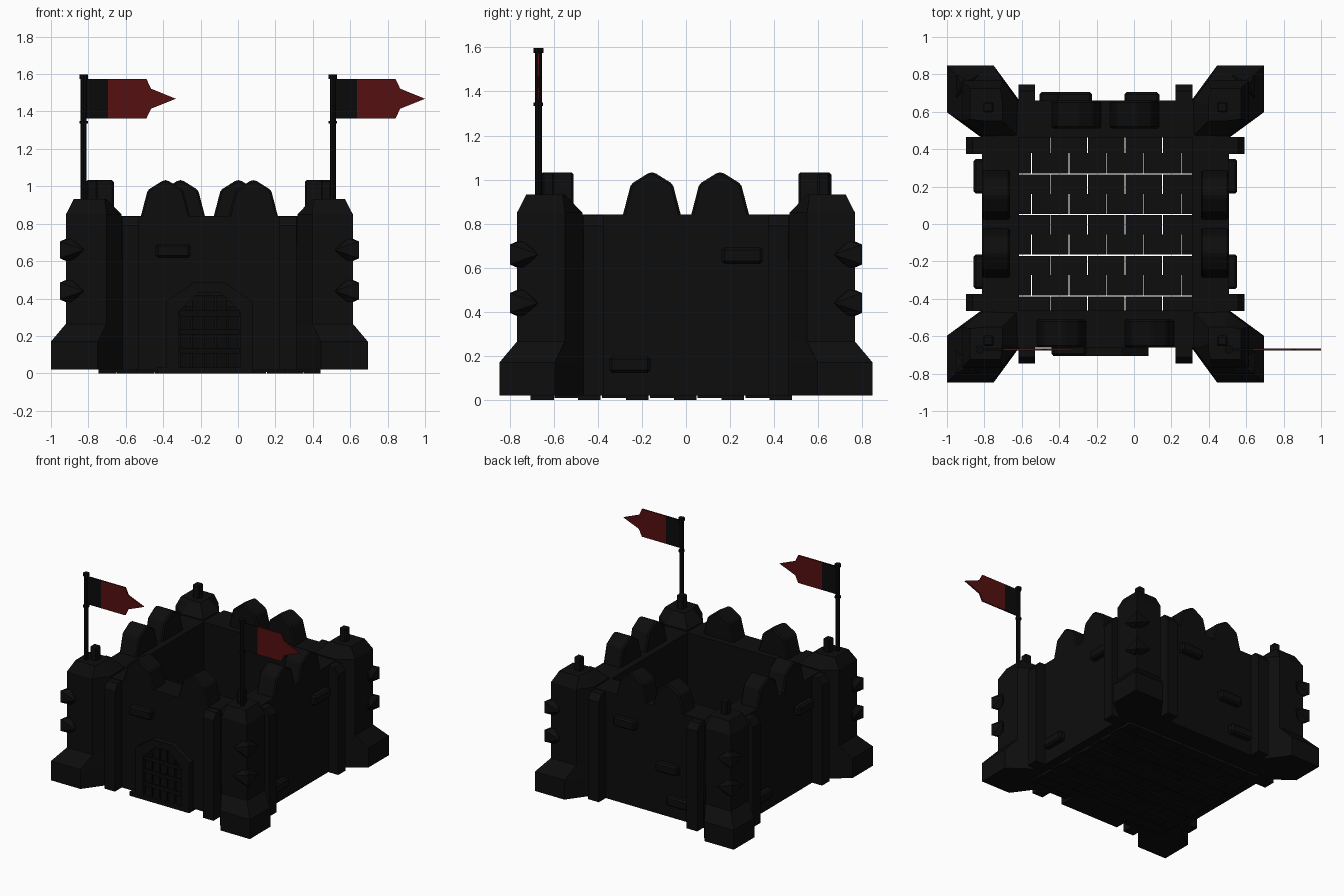
import bpy, bmesh, math
from mathutils import Matrix, Vector

if "Cube" in bpy.data.objects:
    bpy.data.objects.remove(bpy.data.objects["Cube"])

CX = -0.153  # castle centre in x (banners overhang to the right)


def material(name, rgb):
    m = bpy.data.materials.new(name)
    m.diffuse_color = (*rgb, 1)
    m.use_nodes = True
    m.node_tree.nodes["Principled BSDF"].inputs["Base Color"].default_value = m.diffuse_color
    return m


STONE = material("dark stone", (0.004, 0.004, 0.004))
IRON = material("black iron", (0.003, 0.003, 0.003))
RED = material("banner red", (0.09, 0.005, 0.005))


def finish(name, bm, mat, bevel=0.0):
    bmesh.ops.recalc_face_normals(bm, faces=bm.faces)
    me = bpy.data.meshes.new(name)
    bm.to_mesh(me)
    bm.free()
    ob = bpy.data.objects.new(name, me)
    bpy.context.collection.objects.link(ob)
    me.materials.append(mat)
    ob.location.x = CX
    if bevel:
        b = ob.modifiers.new("bevel", 'BEVEL')
        b.width, b.segments = bevel, 1
    return ob


def box(bm, x0, x1, y0, y1, z0, z1, m=Matrix()):
    s = Matrix.Diagonal((x1 - x0, y1 - y0, z1 - z0, 1))
    t = Matrix.Translation(((x0 + x1) / 2, (y0 + y1) / 2, (z0 + z1) / 2))
    bmesh.ops.create_cube(bm, size=1, matrix=m @ t @ s)


def loft(bm, rings, m=Matrix()):
    """Stack equal-length rings of points into a closed solid."""
    vs = [[bm.verts.new(m @ Vector(p)) for p in r] for r in rings]
    n = len(vs[0])
    for a, b in zip(vs, vs[1:]):
        for i in range(n):
            bm.faces.new((a[i], a[(i + 1) % n], b[(i + 1) % n], b[i]))
    bm.faces.new(vs[0][::-1])
    bm.faces.new(vs[-1])


def prism(bm, pts, y0, y1, m=Matrix()):
    """Extrude an (x, z) outline along y."""
    loft(bm, [[(x, y, z) for x, z in pts] for y in (y0, y1)], m)


def turn(k):
    return Matrix.Rotation(k * math.pi / 2, 4, 'Z')


# Curtain walls: side 0 faces front, then right, back, left
bm = bmesh.new()
for k in range(4):
    box(bm, -0.56, 0.56, -0.66, -0.462, 0.02, 0.842, turn(k))
finish("curtain_walls", bm, STONE)

# Pointed merlons on the wall tops
bm = bmesh.new()
shape = [(-0.134, 0.83), (-0.095, 0.98), (-0.01, 1.033), (0.01, 1.033),
         (0.095, 0.98), (0.134, 0.83)]
for k, off in enumerate((0.235, 0.155, 0.155, 0.155)):
    for s in (-1, 1):
        prism(bm, [(x + s * off, z) for x, z in shape], -0.66, -0.51, turn(k))
finish("merlons", bm, STONE, 0.012)

# Pilasters flanking the corners, with sloped caps
bm = bmesh.new()
for k in range(4):
    for x0 in (-0.465, 0.375):
        loft(bm, [[(x0, y, z), (x0 + 0.09, y, z), (x0 + 0.09, -0.64, z),
                   (x0, -0.64, z)]
                  for y, z in ((-0.745, 0.02), (-0.745, 0.79), (-0.71, 0.838))], turn(k))
finish("pilasters", bm, STONE)

# Corner towers with flared feet and chamfered tops
def plan(o, e, a, b, c, z):
    return [(o, o, z), (o, e, z), (a, b, z), (c, c, z), (b, a, z), (e, o, z)]


bm = bmesh.new()
for k in range(4):
    loft(bm, [plan(0.847, 0.597, 0.66, 0.46, 0.465, 0.02),
              plan(0.847, 0.597, 0.66, 0.46, 0.465, 0.17),
              plan(0.767, 0.55, 0.66, 0.46, 0.465, 0.265),
              plan(0.767, 0.55, 0.66, 0.47, 0.475, 0.85),
              plan(0.725, 0.56, 0.64, 0.55, 0.55, 0.932)], turn(k))
finish("corner_towers", bm, STONE)

# Small blocks on the tower tops
bm = bmesh.new()
for k in range(4):
    box(bm, 0.597, 0.653, 0.597, 0.653, 0.91, 1.033, turn(k))
finish("tower_blocks", bm, STONE, 0.008)

# Faceted quoin stones on the tower corners
bm = bmesh.new()
for k in range(4):
    for z in (0.44, 0.66):
        pts = [(0.8, 0.8, -0.045), (0.8, 0.8, 0.045), (0.8, 0.67, 0), (0.67, 0.8, 0),
               (0.74, 0.74, -0.065), (0.74, 0.74, 0.065),
               (0.765, 0.74, -0.06), (0.765, 0.74, 0.06),
               (0.74, 0.765, -0.06), (0.74, 0.765, 0.06)]
        vs = [bm.verts.new(turn(k) @ Vector((x, y, z + h))) for x, y, h in pts]
        bmesh.ops.convex_hull(bm, input=vs)
bmesh.ops.delete(bm, geom=[v for v in bm.verts if not v.link_faces], context='VERTS')
finish("quoin_stones", bm, STONE)

# Raised bricks: (side, position along wall, height)
bm = bmesh.new()
for k, u, z in ((0, -0.195, 0.655), (1, 0.255, 0.655), (1, -0.255, 0.16),
                (2, -0.195, 0.655), (2, 0.165, 0.4), (2, 0.26, 0.16),
                (3, 0.255, 0.655), (3, -0.255, 0.16)):
    box(bm, u - 0.093, u + 0.093, -0.705, -0.64, z - 0.037, z + 0.037, turn(k))
finish("raised_bricks", bm, STONE, 0.012)

# Gate: arched frame around a planked door
def arch(w, top):
    return [(-w, 0.005), (-w, top - 0.1), (-w * 0.36, top), (w * 0.36, top),
            (w, top - 0.1), (w, 0.005)]


bm = bmesh.new()
outer, inner = arch(0.23, 0.485), arch(0.165, 0.43)
for i in range(5):
    prism(bm, [outer[i], outer[i + 1], inner[i + 1], inner[i]], -0.705, -0.64)
finish("gate_frame", bm, STONE)

bm = bmesh.new()
for i in range(5):
    x = -0.13 + i * 0.065
    box(bm, x - 0.028, x + 0.028, -0.685, -0.64, 0.005, 0.36 if i in (0, 4) else 0.42)
for z in (0.12, 0.22, 0.32):
    box(bm, -0.16, 0.16, -0.695, -0.67, z - 0.015, z + 0.015)
finish("gate_door", bm, IRON)

bm = bmesh.new()
box(bm, -0.28, 0.23, -0.705, -0.6, 0, 0.03)
finish("gate_threshold", bm, STONE)

# Paved floor in staggered courses
bm = bmesh.new()
pitch = 0.1085
for r in range(10):
    y = -0.598 + r * pitch
    x = -0.593 - (0.1 if r % 2 else 0)
    gap = 0.006 if r % 2 else 0.0
    while x < 0.58:
        a, b = max(x, -0.593), min(x + 0.196, 0.593)
        box(bm, a, b, y, y + pitch - gap, 0.0 if r % 2 else 0.008, 0.04)
        x += 0.2
finish("paved_floor", bm, STONE)

# Flagpoles on the front towers
for side, px in (("left", -0.672), ("right", 0.66)):
    bm = bmesh.new()
    for r, z0, z1 in ((0.016, 0.9, 1.59), (0.023, 1.575, 1.597), (0.022, 1.335, 1.35)):
        bmesh.ops.create_cone(bm, cap_ends=True, segments=8, radius1=r, radius2=r,
                              depth=z1 - z0,
                              matrix=Matrix.Translation((px, -0.67, (z0 + z1) / 2)))
    finish(side + "_flagpole", bm, IRON)

    # Banner: dark band by the pole, red cloth with a pointed tip
    bm = bmesh.new()
    prism(bm, [(px, 1.362), (px + 0.13, 1.362), (px + 0.13, 1.575), (px, 1.575)],
          -0.675, -0.665)
    finish(side + "_banner_band", bm, IRON)
    bm = bmesh.new()
    prism(bm, [(px + x, z) for x, z in
               ((0.13, 1.362), (0.335, 1.362), (0.36, 1.415), (0.493, 1.468),
                (0.36, 1.522), (0.335, 1.575), (0.13, 1.575))], -0.675, -0.665)
    finish(side + "_banner", bm, RED)
